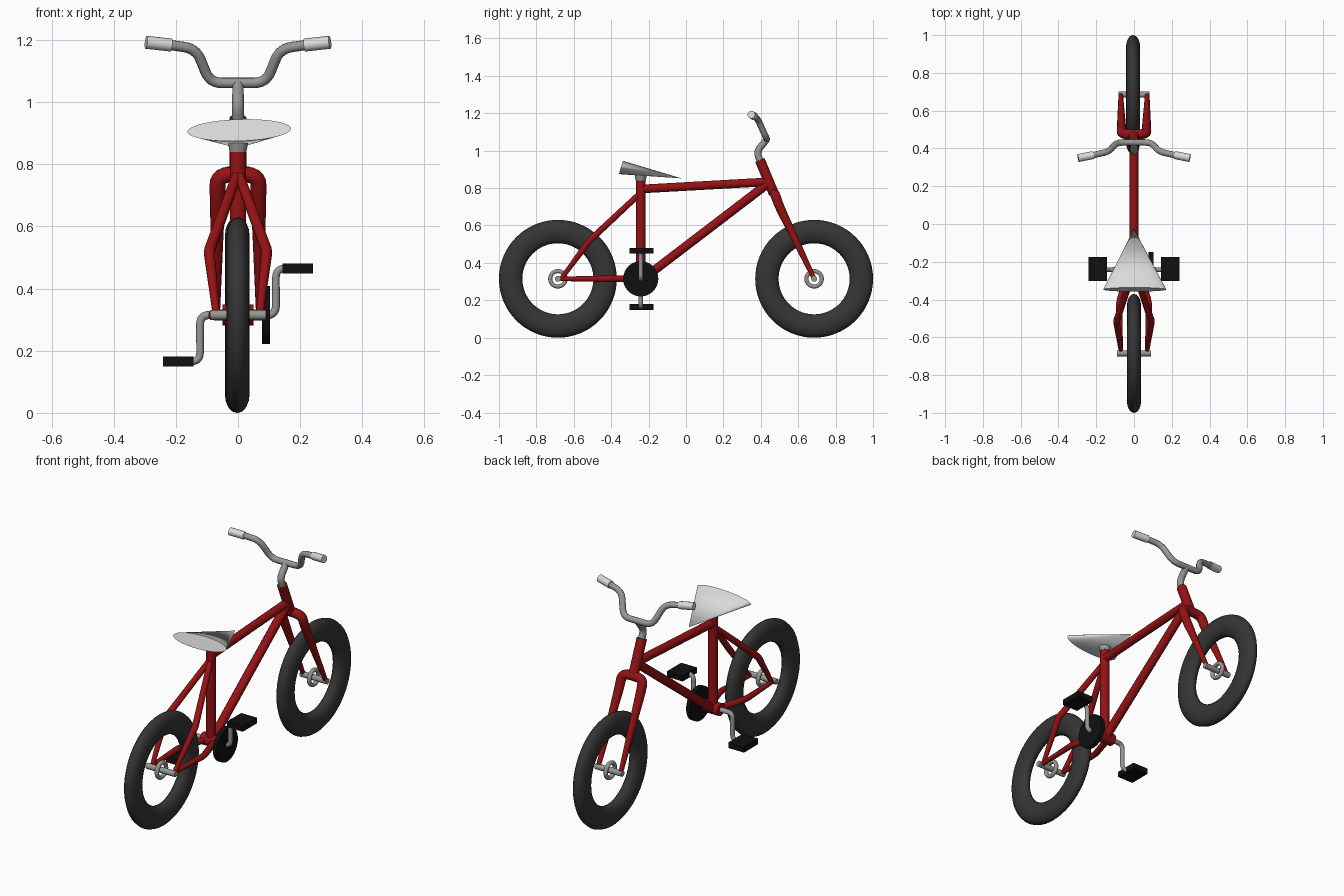
import bpy, bmesh, math
from mathutils import Vector

if "Cube" in bpy.data.objects:
    bpy.data.objects.remove(bpy.data.objects["Cube"])


def material(name, rgb):
    m = bpy.data.materials.new(name)
    m.diffuse_color = (*rgb, 1)
    m.use_nodes = True
    m.node_tree.nodes["Principled BSDF"].inputs["Base Color"].default_value = m.diffuse_color
    return m


RED = material("red paint", (0.30, 0.006, 0.007))
RUBBER = material("dark rubber", (0.036, 0.036, 0.036))
BLACK = material("black", (0.005, 0.005, 0.005))
METAL = material("grey metal", (0.31, 0.31, 0.30))
PALE = material("pale grey", (0.70, 0.70, 0.70))


def finish(ob, name, mat, angle=40):
    ob.name = name
    ob.data.materials.clear()
    ob.data.materials.append(mat)
    bpy.ops.object.select_all(action='DESELECT')
    bpy.context.view_layer.objects.active = ob
    ob.select_set(True)
    bpy.ops.object.shade_smooth_by_angle(angle=math.radians(angle))
    return ob


def rounded(points, bend):
    """Replace every inner corner of a path (x, y, z, radius) by a short arc."""
    pts = [Vector(p) for p in points]
    out = [pts[0]]
    for a, b, c in zip(pts, pts[1:], pts[2:]):
        p = b + (a - b) * min(0.5, bend / (a - b).length)
        q = b + (c - b) * min(0.5, bend / (c - b).length)
        for i in range(7):
            t = i / 6
            out.append(p * (1 - t) ** 2 + b * 2 * t * (1 - t) + q * t * t)
    out.append(pts[-1])
    clean = [out[0]]
    for p in out[1:]:
        if (p - clean[-1]).length > 1e-4:
            clean.append(p)
    return clean


def tube(name, points, mat, bend=0.03):
    """Tube along a path whose points carry their own radius."""
    path = rounded(points, bend)
    cu = bpy.data.curves.new(name, 'CURVE')
    cu.dimensions = '3D'
    cu.bevel_depth = 1.0
    cu.bevel_resolution = 4
    cu.use_fill_caps = True
    sp = cu.splines.new('POLY')
    sp.points.add(len(path) - 1)
    for sp_pt, p in zip(sp.points, path):
        sp_pt.co = (p[0], p[1], p[2], 1)
        sp_pt.radius = p[3]
    ob = bpy.data.objects.new(name, cu)
    bpy.context.collection.objects.link(ob)
    bpy.ops.object.select_all(action='DESELECT')
    bpy.context.view_layer.objects.active = ob
    ob.select_set(True)
    bpy.ops.object.convert(target='MESH')
    return finish(bpy.context.view_layer.objects.active, name, mat)


def ring(name, center, major, half_radial, half_width, mat):
    """Torus around the x axis with an elliptical section."""
    bpy.ops.mesh.primitive_torus_add(major_radius=major, minor_radius=half_radial,
                                     major_segments=64, minor_segments=16)
    ob = bpy.context.object
    for v in ob.data.vertices:
        x, y, z = v.co
        v.co = (z * half_width / half_radial, x, y)
    ob.location = center
    return finish(ob, name, mat)


def rod(name, a, b, r, mat, r2=None):
    return tube(name, [(*a, r), (*b, r if r2 is None else r2)], mat)


# Wheels: tyre, hub ring and axle
WZ = 0.315
for part, y, x, half in (("rear", -0.685, 0.0, 0.09), ("front", 0.685, -0.005, 0.083)):
    ring(part + "_tyre", (x, y, WZ), 0.2525, 0.0625, 0.0375, RUBBER)
    ring(part + "_hub_ring", (x, y, WZ), 0.041, 0.011, 0.012, METAL)
    rod(part + "_axle", (-half, y, WZ), (half, y, WZ), 0.016, METAL)

# Main frame tubes
BY = -0.242
rod("seat_tube", (0, BY, 0.31), (0, BY, 0.85), 0.026, RED)
rod("top_tube", (0, BY, 0.795), (0, 0.435, 0.833), 0.023, RED)
rod("down_tube", (0, BY, 0.305), (0, 0.435, 0.822), 0.024, RED)
rod("head_tube", (0, 0.395, 0.95), (0, 0.47, 0.77), 0.027, RED)
rod("bottom_bracket", (-0.05, BY, WZ), (0.05, BY, WZ), 0.034, RED)

# Fork: arched crown running into tapered blades
half_fork = [(0.066, 0.475, 0.768, 0.026), (0.066, 0.50, 0.70, 0.025),
             (0.07, 0.684, 0.318, 0.012)]
fork = [(-x, y, z, r) for x, y, z, r in reversed(half_fork)] + half_fork
tube("fork", fork, RED, bend=0.05)

# Rear stays
for side, s in (("left", -1), ("right", 1)):
    tube(side + "_seat_stay", [(0, BY, 0.775, 0.016), (s * 0.093, -0.515, 0.52, 0.018),
                               (s * 0.07, -0.665, 0.318, 0.012)], RED, bend=0.015)
    tube(side + "_chain_stay", [(s * 0.025, BY, WZ, 0.018), (s * 0.08, -0.42, WZ, 0.017),
                                (s * 0.07, -0.67, WZ, 0.012)], RED, bend=0.03)

# Chainring
bpy.ops.mesh.primitive_cylinder_add(vertices=48, radius=0.094, depth=0.026,
                                    location=(0.09, BY, WZ), rotation=(0, math.pi / 2, 0))
finish(bpy.context.object, "chainring", BLACK)

# Cranks and pedals, pointing opposite ways
for side, s in (("left", -1), ("right", 1)):
    pz = WZ + s * 0.15
    tube(side + "_crank", [(0, BY, WZ, 0.014), (s * 0.122, BY, WZ, 0.013),
                           (s * 0.122, BY, pz, 0.012), (s * 0.2, BY, pz, 0.012)], METAL)
    bpy.ops.mesh.primitive_cube_add(size=1, location=(s * 0.192, BY + 0.004, pz))
    pedal = bpy.context.object
    pedal.scale = (0.098, 0.126, 0.032)
    bpy.ops.object.transform_apply(location=False, rotation=False, scale=True)
    finish(pedal, side + "_pedal", BLACK)

# Seat clamp and cone-shaped seat
rod("seat_clamp", (0, BY, 0.84), (0, BY, 0.877), 0.027, METAL, 0.034)
bm = bmesh.new()
tip = bm.verts.new((0, -0.025, 0.852))
rim = []
for i in range(48):
    a = 2 * math.pi * i / 48
    rim.append(bm.verts.new((0.004 + 0.167 * math.cos(a), -0.347 + 0.011 * math.sin(a),
                             0.910 + 0.035 * math.sin(a) + 0.005 * math.cos(a))))
for i in range(48):
    bm.faces.new((rim[i - 1], rim[i], tip))
bm.faces.new(rim)
bmesh.ops.recalc_face_normals(bm, faces=bm.faces)
mesh = bpy.data.meshes.new("seat")
bm.to_mesh(mesh)
bm.free()
seat = bpy.data.objects.new("seat", mesh)
bpy.context.collection.objects.link(seat)
finish(seat, "seat", PALE)

# Stem, handlebar and grips
tube("stem", [(0, 0.40, 0.935, 0.019), (0, 0.378, 0.995, 0.019),
              (0, 0.432, 1.06, 0.018)], METAL, bend=0.03)
half_bar = [(0.09, 0.432, 1.062, 0.017), (0.135, 0.382, 1.172, 0.017),
            (0.25, 0.358, 1.189, 0.016)]
bar = [(-x, y, z, r) for x, y, z, r in reversed(half_bar)] + half_bar
tube("handlebar", bar, METAL, bend=0.04)
for side, s in (("left", -1), ("right", 1)):
    rod(side + "_grip", (s * 0.215, 0.365, 1.184), (s * 0.296, 0.349, 1.193), 0.021, PALE)
